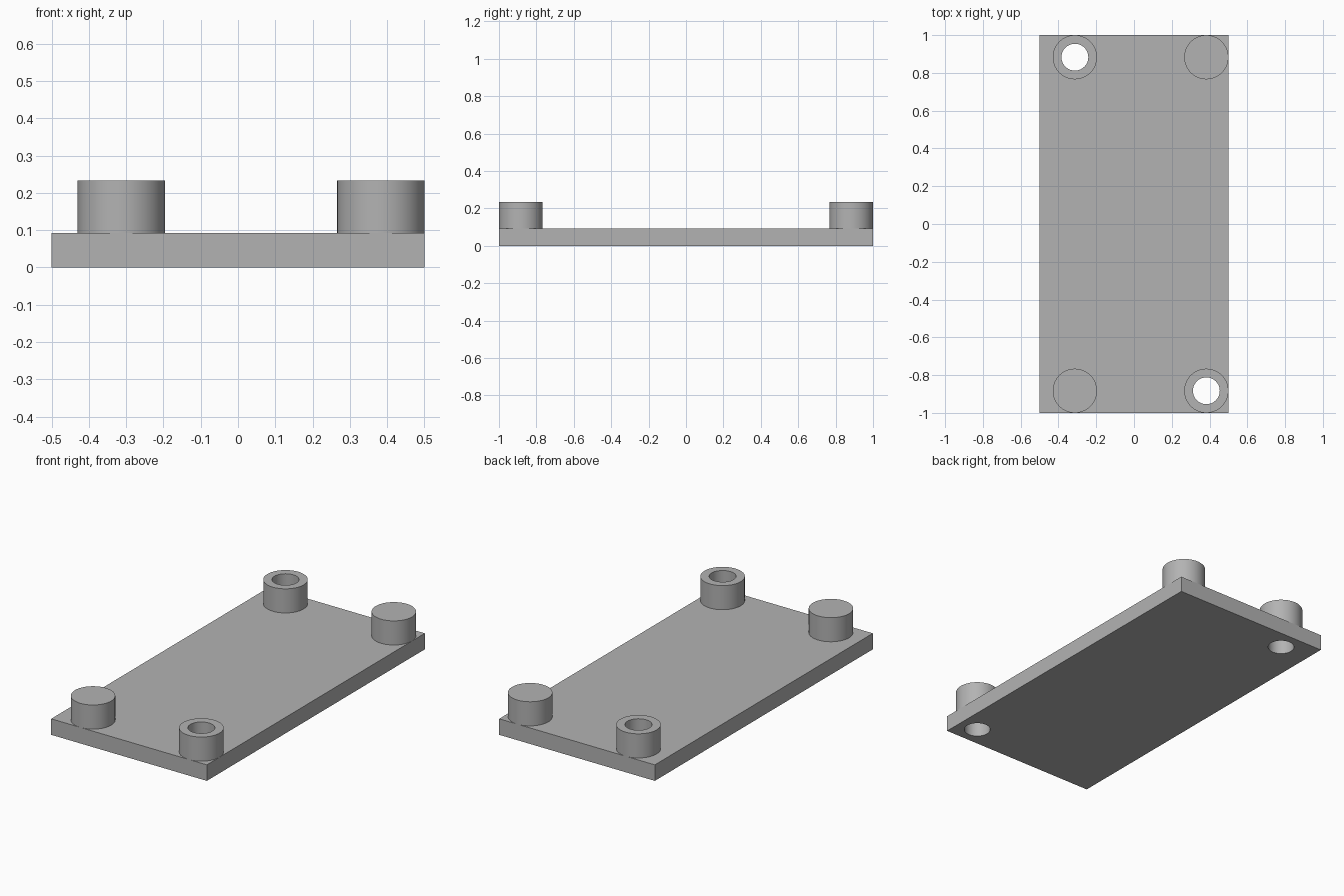
import bpy
import math

cube = bpy.data.objects.get("Cube")
if cube:
    bpy.data.objects.remove(cube, do_unlink=True)

PLATE_TOP, BOSS_TOP = 0.093, 0.233
BOSS_RADIUS, HOLE_RADIUS = 0.117, 0.071
LEFT_X, RIGHT_X, END_Y = 0.383, -0.313, 0.883

grey = bpy.data.materials.new("plain grey")
grey.use_nodes = True
colour = (0.45, 0.45, 0.45, 1)
grey.diffuse_color = colour
grey.node_tree.nodes["Principled BSDF"].inputs["Base Color"].default_value = colour


def cylinder(name, x, y, radius, bottom, top):
    bpy.ops.mesh.primitive_cylinder_add(
        vertices=64, radius=radius, depth=top - bottom,
        location=(x, y, (bottom + top) / 2))
    obj = bpy.context.object
    obj.name = name
    obj.data.materials.append(grey)
    return obj


def drill(obj, x, y):
    """Cut a round through hole and remove the cutter."""
    cutter = cylinder("hole_cutter", x, y, HOLE_RADIUS, -0.1, BOSS_TOP + 0.1)
    cutter.hide_render = True
    mod = obj.modifiers.new("hole", 'BOOLEAN')
    mod.operation = 'DIFFERENCE'
    mod.solver = 'EXACT'
    mod.object = cutter
    bpy.context.view_layer.objects.active = obj
    bpy.ops.object.modifier_apply(modifier=mod.name)
    bpy.data.objects.remove(cutter, do_unlink=True)


def smooth(obj):
    bpy.ops.object.select_all(action='DESELECT')
    obj.select_set(True)
    bpy.context.view_layer.objects.active = obj
    bpy.ops.object.shade_smooth_by_angle(angle=math.radians(30))


# Flat base plate
bpy.ops.mesh.primitive_cube_add(size=1, location=(0, 0, PLATE_TOP / 2))
plate = bpy.context.object
plate.name = "base_plate"
plate.scale = (1, 2, PLATE_TOP)
bpy.ops.object.transform_apply(location=False, rotation=False, scale=True)
plate.data.materials.append(grey)

# Corner bosses: solid on one diagonal, bored through on the other
for name, x, y, bored in (
        ("front_left_boss", LEFT_X, -END_Y, True),
        ("front_right_boss", RIGHT_X, -END_Y, False),
        ("back_left_boss", LEFT_X, END_Y, False),
        ("back_right_boss", RIGHT_X, END_Y, True)):
    boss = cylinder(name, x, y, BOSS_RADIUS, PLATE_TOP, BOSS_TOP)
    if bored:
        drill(boss, x, y)
        drill(plate, x, y)
    smooth(boss)

smooth(plate)
